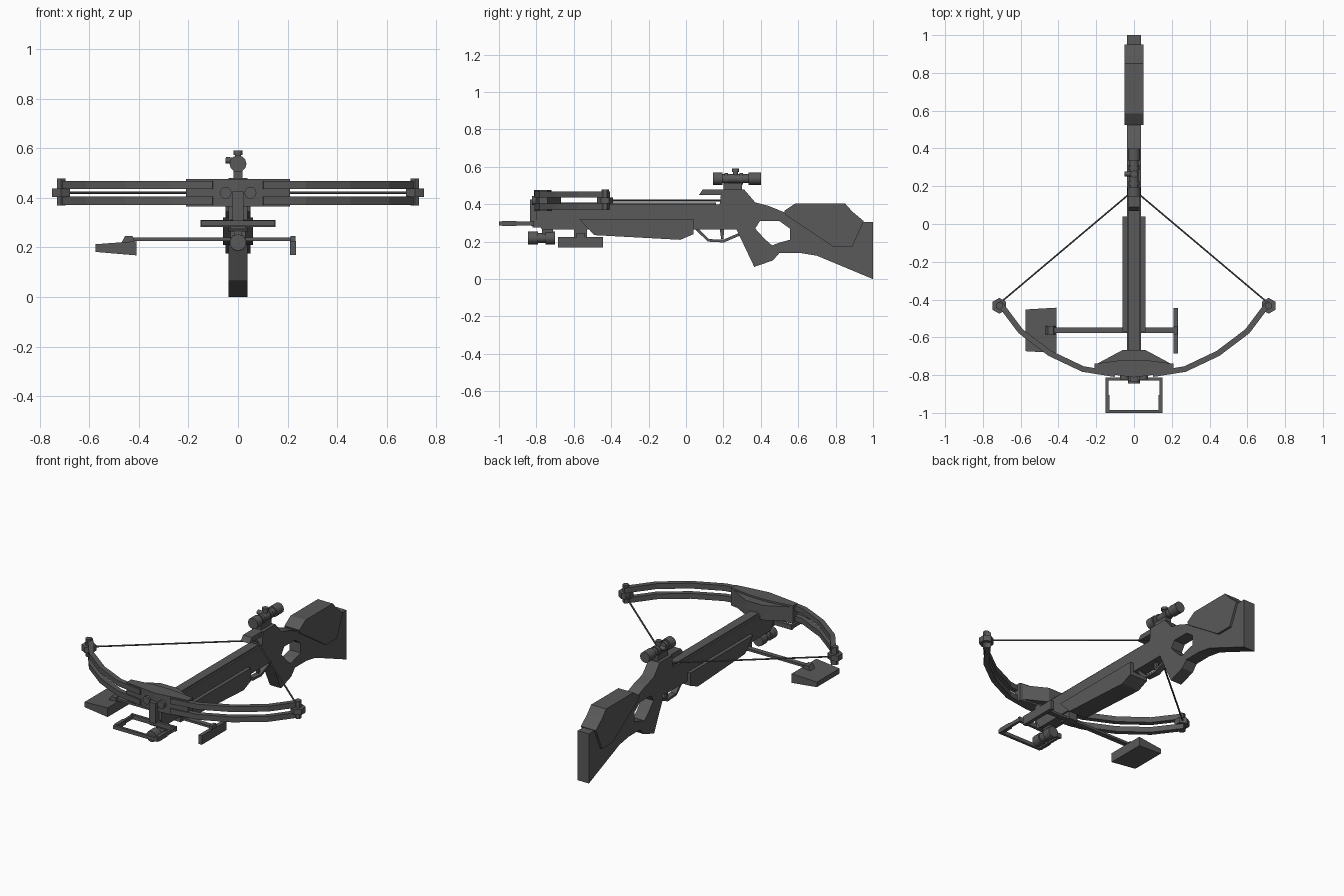
import bpy, bmesh, math
from mathutils import Vector, Matrix

cube = bpy.data.objects.get("Cube")
if cube:
    bpy.data.objects.remove(cube, do_unlink=True)

mat = bpy.data.materials.new("dark grey")
mat.use_nodes = True
GREY = (0.1, 0.1, 0.1, 1)
mat.diffuse_color = GREY
bsdf = mat.node_tree.nodes["Principled BSDF"]
bsdf.inputs["Base Color"].default_value = GREY
bsdf.inputs["Roughness"].default_value = 0.8


def finish(name, bm):
    bmesh.ops.recalc_face_normals(bm, faces=bm.faces)
    me = bpy.data.meshes.new(name)
    bm.to_mesh(me)
    bm.free()
    me.materials.append(mat)
    ob = bpy.data.objects.new(name, me)
    bpy.context.collection.objects.link(ob)
    return ob


def prism(name, pts, lo, hi, axis="x"):
    """Extrude a profile: (y, z) along x, (x, z) along y or (x, y) along z."""
    place = {"x": lambda a, b, d: (d, a, b),
             "y": lambda a, b, d: (a, d, b),
             "z": lambda a, b, d: (a, b, d)}[axis]
    bm = bmesh.new()
    rings = [[bm.verts.new(place(a, b, d)) for a, b in pts] for d in (lo, hi)]
    bm.faces.new(rings[0])
    bm.faces.new(rings[1])
    for i in range(len(pts)):
        j = (i + 1) % len(pts)
        bm.faces.new((rings[0][i], rings[0][j], rings[1][j], rings[1][i]))
    return finish(name, bm)


def box(name, x, y, z):
    return prism(name, [(x[0], y[0]), (x[1], y[0]), (x[1], y[1]), (x[0], y[1])],
                 z[0], z[1], "z")


def strip(path, width):
    """Outline of a constant-width band following a path."""
    p = [Vector(q) for q in path]
    left, right = [], []
    for i, q in enumerate(p):
        d = (p[min(i + 1, len(p) - 1)] - p[max(i - 1, 0)]).normalized()
        n = Vector((-d.y, d.x)) * width / 2
        left.append(q + n)
        right.append(q - n)
    return [tuple(v) for v in left + right[::-1]]


def rod(name, a, b, r, sides=10, r2=None):
    a, b = Vector(a), Vector(b)
    bm = bmesh.new()
    bmesh.ops.create_cone(bm, cap_ends=True, segments=sides, radius1=r,
                          radius2=r if r2 is None else r2, depth=(b - a).length)
    rot = (b - a).to_track_quat("Z", "Y").to_matrix().to_4x4()
    bm.transform(Matrix.Translation((a + b) / 2) @ rot)
    return finish(name, bm)


# Stock with thumbhole
stock = prism("stock", [
    (-.80, .40), (.18, .40), (.19, .48), (.31, .48), (.37, .41), (.445, .39),
    (.53, .355), (.60, .36), (.88, .34), (.95, .305), (1.0, .305), (1.0, 0),
    (.70, .125), (.61, .14), (.50, .14), (.465, .10), (.365, .065),
    (.27, .265), (-.77, .265), (-.80, .31)], -.038, .038)
hole = prism("thumbhole_cutter", [
    (.395, .31), (.50, .31), (.555, .27), (.555, .21), (.50, .195),
    (.46, .18), (.42, .215), (.37, .27)], -.1, .1)
cut = stock.modifiers.new("thumbhole", "BOOLEAN")
cut.operation, cut.solver, cut.object = "DIFFERENCE", "EXACT", hole
bpy.context.view_layer.objects.active = stock
bpy.ops.object.modifier_apply(modifier=cut.name)
bpy.data.objects.remove(hole, do_unlink=True)

prism("cheek_piece", [(.525, .365), (.585, .405), (.85, .405), (.89, .36),
                      (.95, .31), (.89, .175), (.785, .175), (.53, .345)],
      -.051, .051)
prism("forearm_grip", [(-.57, .32), (.04, .32), (.04, .24), (-.03, .21),
                       (-.49, .235)], -.06, .06)
box("barrel_rail", (-.028, .028), (-.80, .16), (.40, .41))

# Trigger group
prism("trigger_guard", strip([(.05, .275), (.12, .207), (.20, .203), (.31, .25)], .015),
      -.018, .018)
prism("trigger", [(.18, .27), (.205, .27), (.2, .215), (.188, .215)], -.008, .008)

# Scope and its mount
prism("scope_rail", [(.07, .45), (.09, .48), (.31, .48), (.31, .45)], -.03, .03)
box("scope_mount", (-.018, .018), (.20, .30), (.478, .515))
Z = .537
rod("scope_tube", (0, .18, Z), (0, .38, Z), .024, 12)
rod("scope_objective", (0, .145, Z), (0, .195, Z), .034, 12)
rod("scope_eyepiece", (0, .335, Z), (0, .40, Z), .033, 12)
for y in (.215, .295):
    rod("scope_ring", (0, y - .01, Z), (0, y + .01, Z), .03, 12)
rod("scope_top_turret", (0, .265, Z), (0, .265, .575), .013)
rod("scope_top_cap", (0, .265, .573), (0, .265, .59), .019)
rod("scope_side_turret", (0, .265, .548), (-.05, .265, .552), .013)

# Riser that holds the limbs
prism("riser", [(-.21, -.785), (0, -.812), (.21, -.785), (.21, -.74),
                (.06, -.72), (-.06, -.72), (-.21, -.74)], .365, .475, "z")
prism("riser_brace", [(-.205, -.745), (.205, -.745), (.06, -.667), (-.06, -.667)],
      .375, .465, "z")
box("riser_post", (-.022, .022), (-.835, -.78), (.30, .425))

# Limbs, cams and string, mirrored left and right
limb = [(.10, -.795), (.27, -.768), (.445, -.685), (.60, -.568), (.715, -.415)]
for s, side in ((1, "left"), (-1, "right")):
    path = [(s * x, y) for x, y in limb]
    for lo, hi, level in ((.372, .405, "lower"), (.435, .468, "upper")):
        prism(f"{side}_{level}_limb", strip(path, .03), lo, hi, "z")
    cx, cy = s * .713, -.433
    rod(f"{side}_cam", (cx, cy, .403), (cx, cy, .437), .042, 6)
    rod(f"{side}_axle", (cx, cy, .37), (cx, cy, .478), .02, 6)
    rod(f"{side}_string", (s * .70, -.41, .42), (s * .0, .18, .42), .005, 6)
    rod(f"{side}_riser_bolt", (s * .05, -.78, .42), (s * .05, -.823, .42), .024, 12)

    # Foot stirrup sides
    box(f"{side}_stirrup_bar", sorted((s * .135, s * .15)), (-1, -.815), (.286, .308))
    box(f"{side}_stirrup_sleeve", sorted((s * .13, s * .152)), (-.985, -.905), (.283, .311))
box("stirrup_front_bar", (-.15, .15), (-1, -.985), (.286, .308))
box("stirrup_back_bar", (-.152, .152), (-.828, -.812), (.283, .311))
box("stirrup_bracket", (-.03, .03), (-.82, -.74), (.275, .315))

# Torch under the fore end
T = .22
rod("torch_body", (0, -.80, T), (0, -.70, T), .027, 10)
rod("torch_head", (0, -.845, T), (0, -.79, T), .034, 10)
rod("torch_tail", (0, -.75, T), (0, -.70, T), .035, 10)
box("torch_mount", (-.016, .016), (-.77, -.71), (.23, .275))

# Quiver arm with its hood and gripper
box("quiver_arm", (-.45, .23), (-.577, -.547), (.226, .24))
box("quiver_mount", (-.03, .03), (-.60, -.53), (.222, .275))
box("quiver_gripper", (.21, .233), (-.685, -.445), (.17, .225))
box("gripper_clip", (.212, .231), (-.585, -.54), (.22, .246))
prism("quiver_knob", [(-.475, .21), (-.455, .246), (-.425, .246), (-.41, .21)],
      -.585, -.54, "y")
hood = box("quiver_hood", (-.575, -.41), (-.683, -.443), (.168, .225))
for v in hood.data.vertices:
    if v.co.x < -.5:
        v.co.y = -.563 + (v.co.y + .563) * .92
        v.co.z = .182 if v.co.z < .2 else .213

# Smooth only the shallow angles of round parts
bpy.ops.object.select_all(action="DESELECT")
for ob in bpy.context.collection.objects:
    if ob.type == "MESH" and ob.name.startswith(("scope_", "torch_")):
        ob.select_set(True)
        bpy.context.view_layer.objects.active = ob
bpy.ops.object.shade_smooth_by_angle(angle=math.radians(40))
